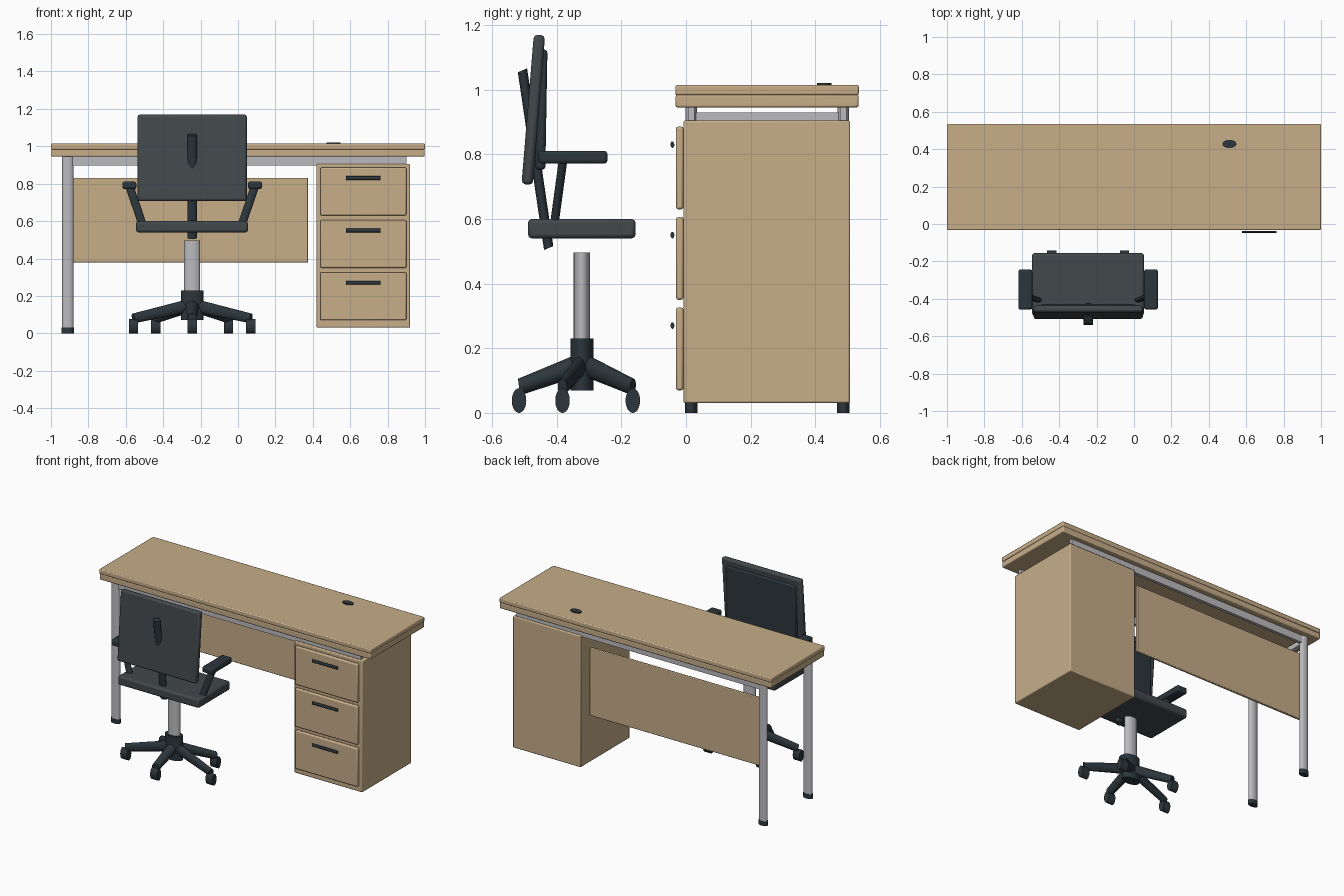
import bpy, bmesh, math
from mathutils import Vector, Matrix

if "Cube" in bpy.data.objects:
    bpy.data.objects.remove(bpy.data.objects["Cube"])

SQ = 0.59  # the whole model is narrower in depth, so round parts are oval


def mat(name, r, g, b):
    m = bpy.data.materials.new(name)
    m.diffuse_color = (r, g, b, 1)
    m.use_nodes = True
    m.node_tree.nodes["Principled BSDF"].inputs["Base Color"].default_value = m.diffuse_color
    return m


WOOD = mat("wood", 0.57, 0.42, 0.25)
METAL = mat("metal", 0.5, 0.5, 0.52)
DARK = mat("dark_plastic", 0.025, 0.037, 0.045)
FABRIC = mat("dark_fabric", 0.055, 0.065, 0.07)


def finish(name, bm, m):
    me = bpy.data.meshes.new(name)
    bm.to_mesh(me)
    bm.free()
    me.materials.append(m)
    ob = bpy.data.objects.new(name, me)
    bpy.context.collection.objects.link(ob)
    return ob


def box(name, x, y, z, m, bevel=0.0, tilt=0.0):
    """Box from (min, max) pairs, optionally bevelled and tilted about x."""
    bm = bmesh.new()
    bmesh.ops.create_cube(bm, size=1)
    bmesh.ops.scale(bm, vec=(x[1] - x[0], y[1] - y[0], z[1] - z[0]), verts=bm.verts)
    ob = finish(name, bm, m)
    ob.location = [(a + b) / 2 for a, b in (x, y, z)]
    ob.rotation_euler.x = tilt
    if bevel:
        mod = ob.modifiers.new("bevel", "BEVEL")
        mod.width, mod.segments = bevel, 2
    return ob


def rod(name, p0, p1, r0, m, r1=None, sides=32):
    """Oval rod between two points, squeezed in depth."""
    a, b = (Vector((p[0], p[1] / SQ, p[2])) for p in (p0, p1))
    d = b - a
    M = (Matrix.Scale(SQ, 4, (0, 1, 0)) @ Matrix.Translation((a + b) / 2)
         @ d.to_track_quat('Z', 'Y').to_matrix().to_4x4())
    bm = bmesh.new()
    bmesh.ops.create_cone(bm, cap_ends=True, segments=sides, radius1=r0,
                          radius2=r0 if r1 is None else r1, depth=d.length, matrix=M)
    return finish(name, bm, m)


# Desk top in two layers, with cable grommet
box("desk_top", (-1, 1), (-0.033, 0.535), (0.983, 1.015), WOOD, 0.006)
box("desk_top_lower", (-0.998, 0.998), (-0.032, 0.534), (0.945, 0.985), WOOD, 0.006)
rod("cable_grommet", (0.51, 0.428, 1.01), (0.51, 0.428, 1.021), 0.038, DARK)

# Left legs, feet and rails
for side, y in (("front", 0.016), ("back", 0.487)):
    rod(side + "_leg", (-0.91, y, 0.02), (-0.91, y, 0.948), 0.03, METAL)
    rod(side + "_foot", (-0.91, y, 0), (-0.91, y, 0.03), 0.033, DARK)
    box(side + "_rail", (-0.91, 0.9), (y - 0.01, y + 0.01), (0.897, 0.946), METAL)
box("side_rail", (-0.925, -0.895), (0.02, 0.485), (0.897, 0.93), METAL)

# Modesty panel
box("modesty_panel", (-0.89, 0.375), (0.463, 0.48), (0.378, 0.83), WOOD, 0.004)

# Drawer pedestal
box("pedestal", (0.42, 0.92), (-0.008, 0.508), (0.03, 0.905), WOOD, 0.006)
for i, z in enumerate((0.07, 0.35, 0.63)):
    box(f"drawer_front_{i}", (0.44, 0.9), (-0.031, -0.008), (z, z + 0.256), WOOD, 0.007)
    rod(f"drawer_handle_{i}", (0.577, -0.042, z + 0.2), (0.763, -0.042, z + 0.2), 0.01, DARK)

# Chair base: five star legs with casters
CX, CY = -0.245, -0.322
rod("chair_hub", (CX, CY, 0.07), (CX, CY, 0.23), 0.061, DARK)
rod("gas_column", (CX, CY, 0.22), (CX, CY, 0.497), 0.043, METAL)
for i in range(5):
    a = math.radians(72 * i - 90)
    x, y = CX + 0.33 * math.cos(a), CY + 0.33 * SQ * math.sin(a)
    rod(f"star_leg_{i}", (CX, CY, 0.152), (x, y, 0.08), 0.035, DARK, 0.026)
    rod(f"caster_{i}", (x - 0.025, y, 0.038), (x + 0.025, y, 0.038), 0.038, DARK)

# Seat, back and spine
box("seat", (-0.545, 0.053), (-0.489, -0.156), (0.54, 0.6), FABRIC, 0.012)
rod("back_spine", (CX, -0.425, 0.51), (CX, -0.506, 1.06), 0.025, DARK)
box("backrest", (-0.537, 0.047), (-0.49, -0.455), (0.706, 1.17), FABRIC, 0.012,
    math.radians(-4.7))
box("back_cushion", (-0.5, 0.01), (-0.463, -0.432), (0.752, 1.125), DARK, 0.01,
    math.radians(-1))

# Armrests
for side, s in (("left", -1), ("right", 1)):
    px = CX + s * 0.336
    box(side + "_arm_pad", (px - 0.037, px + 0.037), (-0.457, -0.243), (0.771, 0.811),
        DARK, 0.01)
    rod(side + "_arm_support", (CX + s * 0.265, -0.408, 0.58),
        (CX + s * 0.335, -0.38, 0.785), 0.022, DARK)

# Smooth round sides, keep edges sharp
for ob in bpy.context.collection.objects:
    ob.select_set(True)
    bpy.context.view_layer.objects.active = ob
bpy.ops.object.shade_smooth_by_angle(angle=math.radians(35))

# Centre the model in depth
for ob in bpy.context.collection.objects:
    ob.location.y -= 0.0
